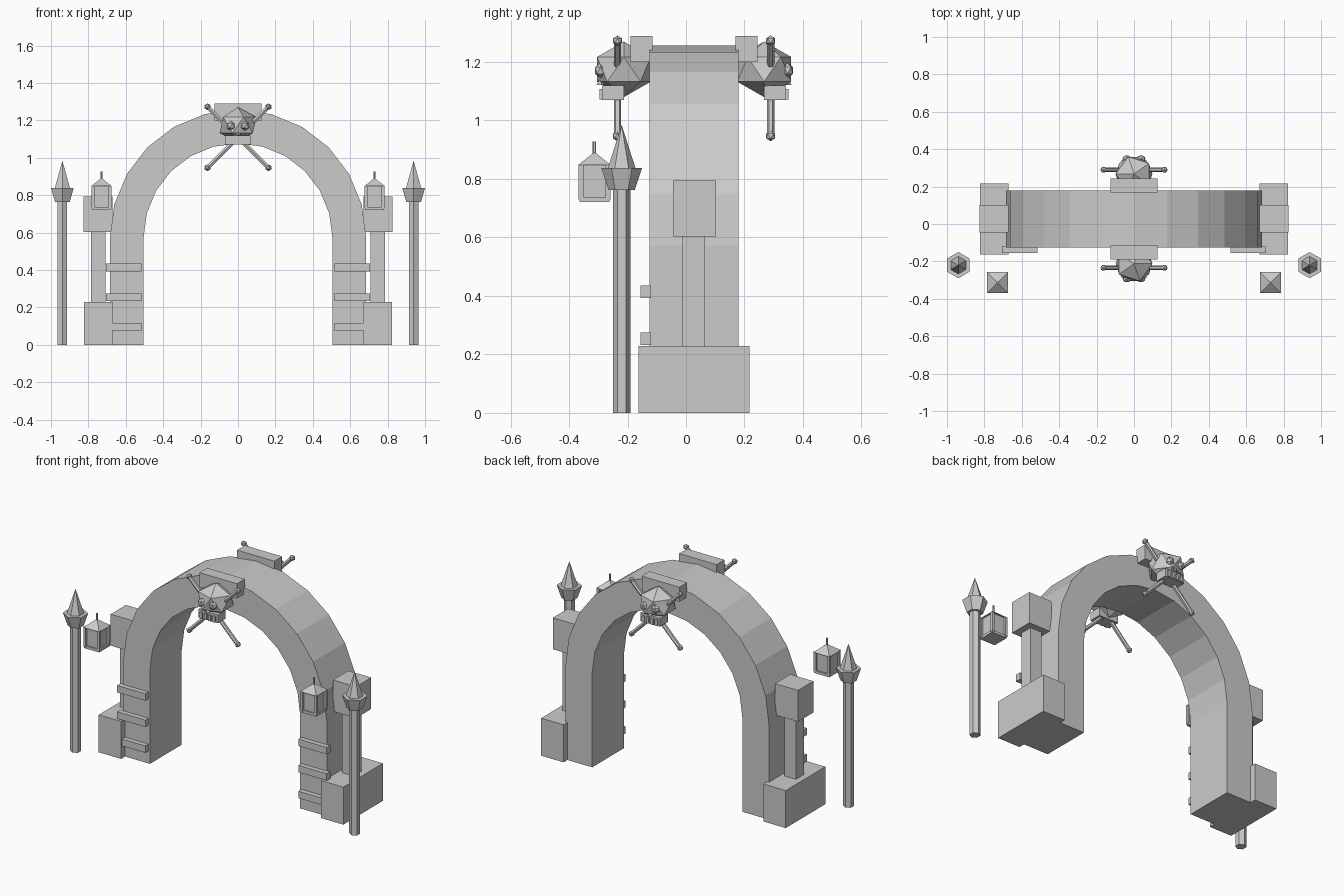
import bpy
import bmesh
from math import cos, sin, pi, radians
from mathutils import Matrix, Vector

if "Cube" in bpy.data.objects:
    bpy.data.objects.remove(bpy.data.objects["Cube"], do_unlink=True)

stone = bpy.data.materials.new("plain_grey")
stone.use_nodes = True
grey = (0.6, 0.6, 0.6, 1)
stone.diffuse_color = grey
stone.node_tree.nodes["Principled BSDF"].inputs["Base Color"].default_value = grey

MID = 0.0275  # depth centre of the arch


def finish(name, bm, world=Matrix()):
    bmesh.ops.recalc_face_normals(bm, faces=bm.faces)
    mesh = bpy.data.meshes.new(name)
    bm.to_mesh(mesh)
    bm.free()
    mesh.materials.append(stone)
    obj = bpy.data.objects.new(name, mesh)
    obj.matrix_world = world
    bpy.context.collection.objects.link(obj)
    return obj


def box(name, xs, ys, zs, world=Matrix()):
    bm = bmesh.new()
    bmesh.ops.create_cube(bm, size=1)
    for v in bm.verts:
        v.co = [(a + b) / 2 + c * (b - a) for (a, b), c in zip((xs, ys, zs), v.co)]
    return finish(name, bm, world)


def cone(name, start, end, r1, r2, sides=6, turn=0, world=Matrix()):
    start, end = Vector(start), Vector(end)
    axis = end - start
    bm = bmesh.new()
    place = (Matrix.Translation((start + end) / 2)
             @ Vector((0, 0, 1)).rotation_difference(axis).to_matrix().to_4x4()
             @ Matrix.Rotation(turn, 4, 'Z'))
    bmesh.ops.create_cone(bm, cap_ends=True, segments=sides, radius1=r1,
                          radius2=r2, depth=axis.length, matrix=place)
    bmesh.ops.remove_doubles(bm, verts=bm.verts, dist=0.00001)
    return finish(name, bm, world)


def ball(name, centre, size, world=Matrix()):
    bm = bmesh.new()
    bmesh.ops.create_icosphere(bm, subdivisions=1, radius=1,
                               matrix=Matrix.Translation(centre) @ Matrix.Diagonal((*size, 1)))
    return finish(name, bm, world)


# Arch: half-ring of straight segments standing on two legs
def arch_line(r):
    ring = [(r * cos(radians(a)), 0.572 + r * sin(radians(a))) for a in range(0, 181, 15)]
    return [(r, 0)] + ring + [(-r, 0)]


bm = bmesh.new()
rows = [[bm.verts.new((x, y, z)) for x, z in arch_line(r)]
        for r, y in ((0.685, -0.125), (0.685, 0.18), (0.505, 0.18), (0.505, -0.125))]
for a, b in zip(rows, rows[1:] + rows[:1]):
    for i in range(len(a) - 1):
        bm.faces.new((a[i], a[i + 1], b[i + 1], b[i]))
for end in (0, -1):
    bm.faces.new([row[end] for row in rows])
finish("arch", bm)

for s, label in ((1, "left"), (-1, "right")):
    def span(a, b):
        return tuple(sorted((s * a, s * b)))

    # Side pillar: base, shaft and cap
    box(label + "_base", span(0.672, 0.823), (-0.163, 0.217), (0, 0.228))
    box(label + "_shaft", span(0.708, 0.785), (-0.012, 0.065), (0.22, 0.61))
    box(label + "_cap", span(0.67, 0.825), (-0.045, 0.102), (0.603, 0.794))

    # Slats across the front of the leg
    for z in (0.097, 0.254, 0.414):
        box(label + "_slat", span(0.515, 0.705), (-0.155, -0.12), (z - 0.021, z + 0.021))

    # Spired post
    x, y = s * 0.939, -0.22
    cone(label + "_post", (x, y, 0), (x, y, 0.77), 0.03, 0.03, 6)
    cone(label + "_post_head", (x, y, 0.763), (x, y, 0.838), 0.045, 0.07, 6)
    cone(label + "_post_spire", (x, y, 0.838), (x, y, 0.985), 0.047, 0, 6)

    # Lantern: glass core in a corner frame under a pyramid roof
    x, y = s * 0.73, -0.313
    box(label + "_lantern_core", (x - 0.042, x + 0.042), (y - 0.042, y + 0.042), (0.73, 0.85))
    box(label + "_lantern_floor", (x - 0.051, x + 0.051), (y - 0.051, y + 0.051), (0.722, 0.738))
    for cx in (-1, 1):
        for cy in (-1, 1):
            px, py = x + cx * 0.046, y + cy * 0.046
            box(label + "_lantern_corner", (px - 0.008, px + 0.008),
                (py - 0.008, py + 0.008), (0.73, 0.85))
    cone(label + "_lantern_roof", (x, y, 0.848), (x, y, 0.888), 0.078, 0.008, 4, pi / 4)
    cone(label + "_lantern_spike", (x, y, 0.87), (x, y, 0.928), 0.006, 0.006, 6)

# Skull and crossed bones on the front and back, built around the arch centre
for label, turn in (("front", 0), ("back", pi)):
    w = Matrix.Translation((0, MID, 0)) @ Matrix.Rotation(turn, 4, 'Z')
    box(label + "_plaque", (-0.126, 0.126), (-0.217, -0.142), (1.2, 1.289), w)
    ball(label + "_skull", (0, -0.24, 1.175), (0.11, 0.108, 0.095), w)
    box(label + "_jaw", (-0.066, 0.066), (-0.315, -0.24), (1.07, 1.12), w)
    for i in range(4):
        tx = (i - 1.5) * 0.029
        box(label + "_tooth", (tx - 0.009, tx + 0.009), (-0.323, -0.31), (1.072, 1.108), w)
    for s in (-1, 1):
        ball(label + "_eye", (s * 0.038, -0.32, 1.171), (0.026, 0.022, 0.026), w)
        ends = [Vector((k * s * 0.163, -0.262, 1.11 + k * 0.163)) for k in (-1, 1)]
        cone(label + "_bone", ends[0], ends[1], 0.0125, 0.0125, 6, 0, w)
        for p in ends:
            ball(label + "_bone_knob", p, (0.018, 0.018, 0.018), w)
    cone(label + "_nose", (0, -0.317, 1.122), (0, -0.317, 1.152), 0.016, 0, 4, 0, w)
